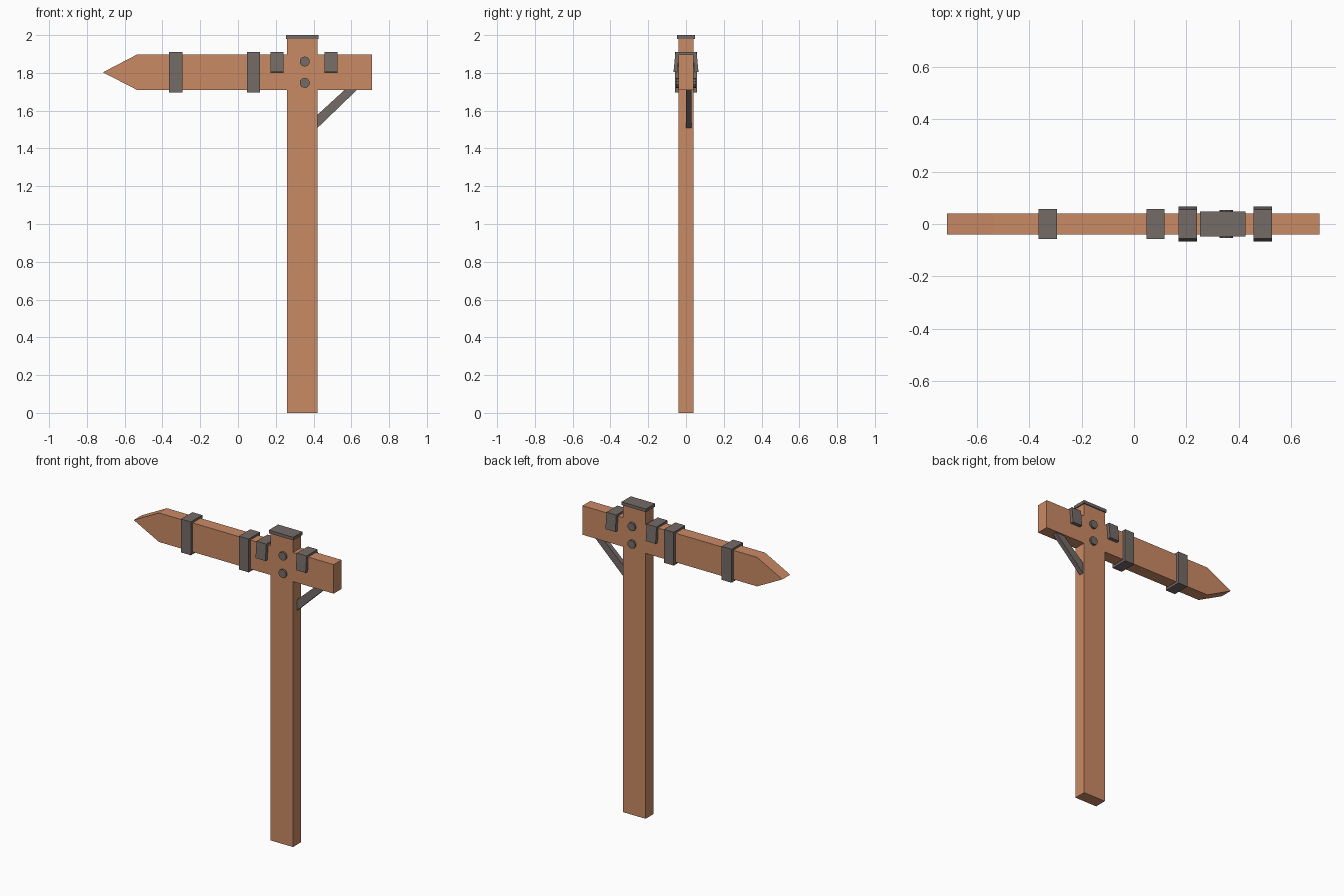
import bpy, bmesh, math
from mathutils import Matrix

if "Cube" in bpy.data.objects:
    bpy.data.objects.remove(bpy.data.objects["Cube"])


def material(name, rgb):
    m = bpy.data.materials.new(name)
    m.diffuse_color = (*rgb, 1)
    m.use_nodes = True
    m.node_tree.nodes["Principled BSDF"].inputs["Base Color"].default_value = m.diffuse_color
    return m


wood = material("warm_wood", (0.59, 0.254, 0.13))
iron = material("dark_iron", (0.174, 0.147, 0.136))


def finish(name, bm, mat):
    bmesh.ops.recalc_face_normals(bm, faces=bm.faces)
    me = bpy.data.meshes.new(name)
    bm.to_mesh(me)
    bm.free()
    me.materials.append(mat)
    ob = bpy.data.objects.new(name, me)
    bpy.context.collection.objects.link(ob)
    return ob


def extrude(name, pts, axis, a, b, mat):
    """Extrude a 2D outline: (x,z) along y, or (y,z) along x."""
    bm = bmesh.new()
    place = (lambda p, t: (p[0], t, p[1])) if axis == 'Y' else (lambda p, t: (t, p[0], p[1]))
    face = bm.faces.new([bm.verts.new(place(p, a)) for p in pts])
    new = bmesh.ops.extrude_face_region(bm, geom=[face])["geom"]
    step = (0, b - a, 0) if axis == 'Y' else (b - a, 0, 0)
    bmesh.ops.translate(bm, vec=step, verts=[v for v in new if isinstance(v, bmesh.types.BMVert)])
    return finish(name, bm, mat)


def box(name, x0, x1, y, z0, z1, mat):
    return extrude(name, [(x0, z0), (x1, z0), (x1, z1), (x0, z1)], 'Y', -y, y, mat)


# Post and pointed arrow board share flush faces, so they are one outline
extrude("post_and_arrow_board", [
    (0.26, 0), (0.42, 0), (0.42, 1.71), (0.71, 1.71), (0.71, 1.897), (0.42, 1.897),
    (0.42, 1.985), (0.26, 1.985), (0.26, 1.897), (-0.535, 1.897), (-0.715, 1.803),
    (-0.535, 1.71), (0.26, 1.71)], 'Y', -0.04, 0.04, wood)

# Metal cap on the post
box("post_cap", 0.253, 0.427, 0.047, 1.98, 2.0, iron)

# Straps wrapped around the board
for i, x in enumerate((-0.33, 0.082)):
    box(f"board_strap_{i + 1}", x - 0.035, x + 0.035, 0.058, 1.695, 1.91, iron)

# Flared clips hooked over the top edge of the board
clip = [(-0.066, 1.805), (-0.056, 1.91), (0.056, 1.91), (0.066, 1.805),
        (0.045, 1.803), (0.038, 1.89), (-0.038, 1.89), (-0.045, 1.803)]
for i, x in enumerate((0.206, 0.493)):
    extrude(f"board_clip_{i + 1}", clip, 'X', x - 0.035, x + 0.035, iron)

# Bolts through the joint
for i, z in enumerate((1.86, 1.747)):
    bm = bmesh.new()
    bmesh.ops.create_cone(bm, cap_ends=True, segments=10, radius1=0.027, radius2=0.027, depth=0.106,
                          matrix=Matrix.Translation((0.353, 0, z)) @ Matrix.Rotation(math.pi / 2, 4, 'X'))
    finish(f"joint_bolt_{i + 1}", bm, iron)

# Diagonal brace below the board
extrude("diagonal_brace", [(0.415, 1.503), (0.415, 1.573), (0.57, 1.715), (0.635, 1.715)],
        'Y', 0.0, 0.03, iron)
